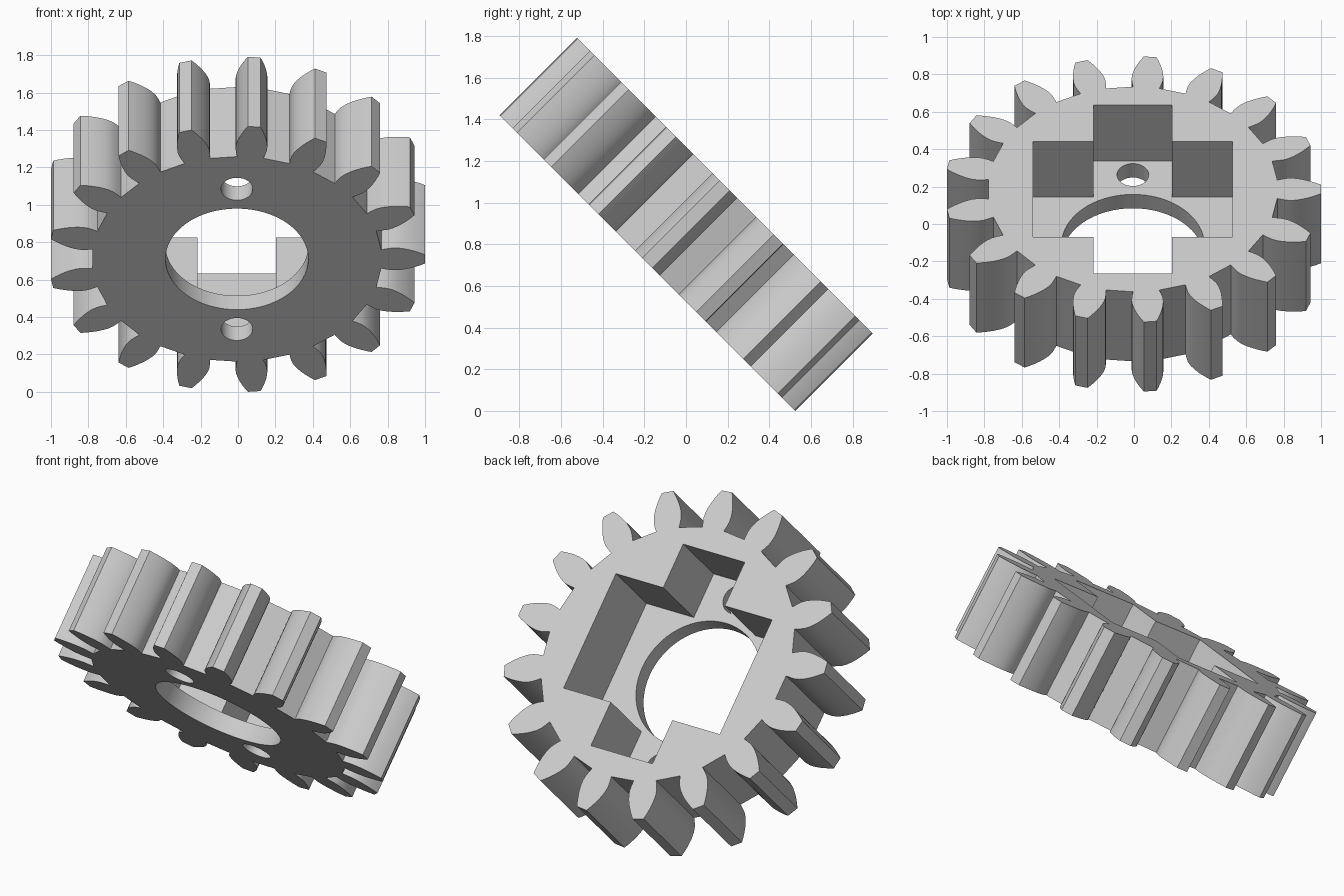
import bpy
import bmesh
from math import cos, sin, atan2, hypot, pi, radians
from mathutils import Matrix

default = bpy.data.objects.get("Cube")
if default:
    bpy.data.objects.remove(default, do_unlink=True)

HALF = 0.263          # half the gear thickness
FLOOR = -0.158        # height of the pocket floor
TEETH = 17

steel = bpy.data.materials.new("light grey")
steel.use_nodes = True
steel.diffuse_color = (0.6, 0.6, 0.6, 1)
steel.node_tree.nodes["Principled BSDF"].inputs["Base Color"].default_value = (0.6, 0.6, 0.6, 1)


def prism(name, points, bottom, top):
    """Extrude a flat outline between two heights."""
    bm = bmesh.new()
    face = bm.faces.new([bm.verts.new((x, y, bottom)) for x, y in points])
    lift = bmesh.ops.extrude_face_region(bm, geom=[face])["geom"]
    bmesh.ops.translate(bm, vec=(0, 0, top - bottom),
                        verts=[v for v in lift if isinstance(v, bmesh.types.BMVert)])
    bmesh.ops.recalc_face_normals(bm, faces=bm.faces)
    mesh = bpy.data.meshes.new(name)
    bm.to_mesh(mesh)
    bm.free()
    mesh.materials.append(steel)
    obj = bpy.data.objects.new(name, mesh)
    bpy.context.collection.objects.link(obj)
    return obj


def circle(radius, cy=0.0, sides=64):
    return [(radius * cos(2 * pi * i / sides), cy + radius * sin(2 * pi * i / sides))
            for i in range(sides)]


def cut(target, cutter):
    """Subtract the cutter, then discard it."""
    cutter.hide_render = True
    mod = target.modifiers.new("cut", "BOOLEAN")
    mod.operation = "DIFFERENCE"
    mod.solver = "EXACT"
    mod.object = cutter
    bpy.context.view_layer.objects.active = target
    bpy.ops.object.modifier_apply(modifier=mod.name)
    bpy.data.objects.remove(cutter, do_unlink=True)


# Tooth flank: distance from the axis and half width, root to tip
flank = [(0.772, 0.070), (0.80, 0.078), (0.83, 0.084), (0.86, 0.084), (0.89, 0.079),
         (0.92, 0.071), (0.95, 0.060), (0.98, 0.047), (1.005, 0.034)]
tooth = [(r, -w) for r, w in flank] + [(r, w) for r, w in reversed(flank)]
outline = []
for i in range(TEETH):
    turn = 2 * pi * i / TEETH
    for x, y in tooth:
        a, r = atan2(y, x) + turn, hypot(x, y)
        outline.append((r * cos(a), r * sin(a)))
gear = prism("spur_gear", outline, -HALF, HALF)

# Cross-shaped pocket in the upper face
quarter = [(0.533, 0.361), (0.21, 0.361), (0.21, 0.636)]
cross = quarter + [(-x, y) for x, y in reversed(quarter)]
cross += [(-x, -y) for x, y in cross]
cut(gear, prism("pocket_cutter", cross, FLOOR, HALF + 0.1))

# Central bore and the two pin holes
cut(gear, prism("bore_cutter", circle(0.382), -HALF - 0.1, HALF + 0.1))
for side in (1, -1):
    cut(gear, prism("pin_hole_cutter", circle(0.085, 0.53 * side, 32), -HALF - 0.1, HALF + 0.1))

# Tilt the gear back and rest it on the ground
gear.data.transform(Matrix.Rotation(radians(-45), 4, "X"))
lowest = min(v.co.z for v in gear.data.vertices)
gear.data.transform(Matrix.Translation((-0.006, 0, -lowest)))

bpy.ops.object.select_all(action="DESELECT")
gear.select_set(True)
bpy.context.view_layer.objects.active = gear
bpy.ops.object.shade_smooth_by_angle(angle=radians(25))
